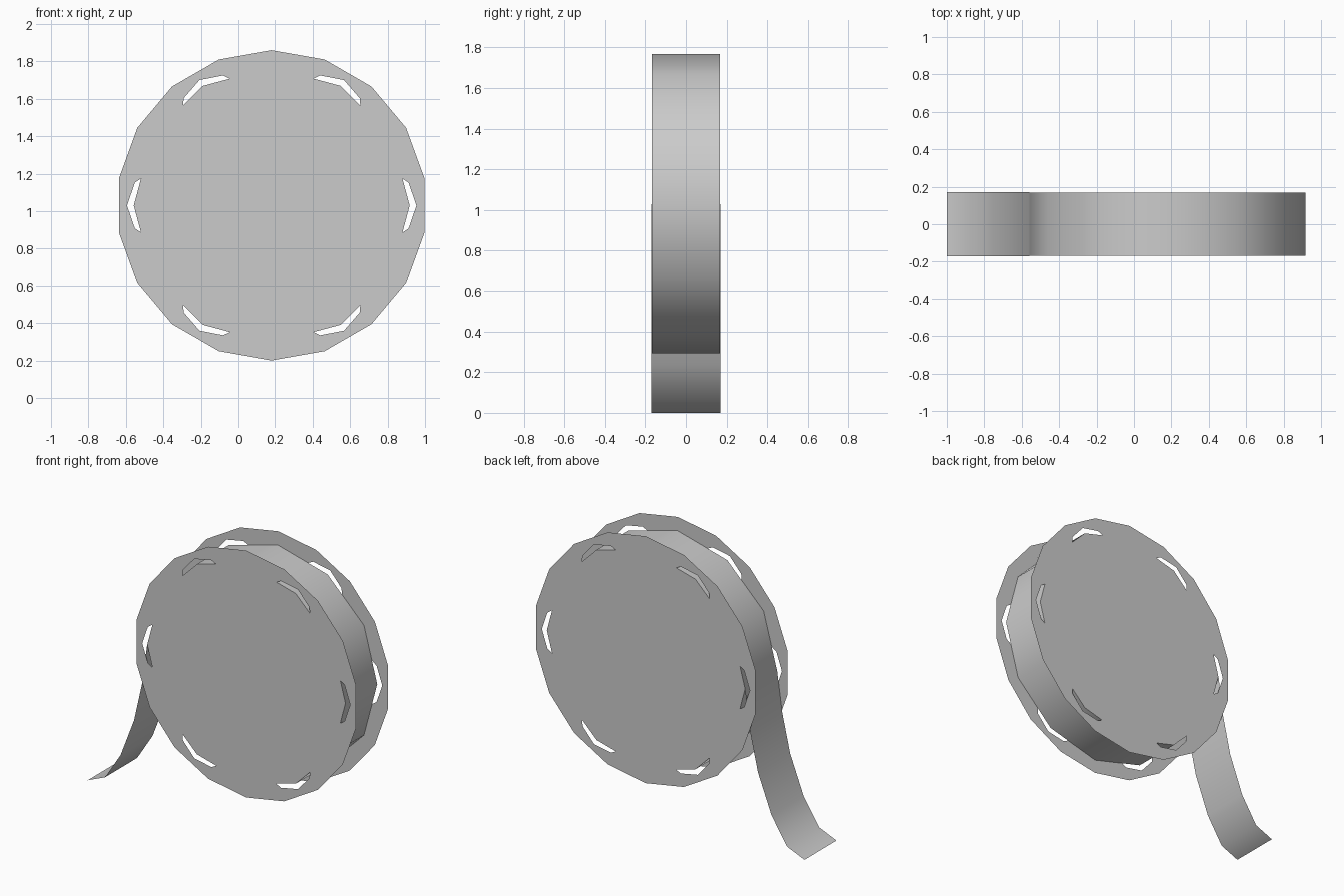
import bpy
import bmesh
from math import cos, sin, radians
from mathutils import Vector

cube = bpy.data.objects.get("Cube")
if cube:
    bpy.data.objects.remove(cube)

CX, CZ = 0.18, 1.03      # reel axle
HALF = 0.17              # half the reel width
DISC_R, DRUM_R = 0.83, 0.738

grey = bpy.data.materials.new("plain_grey")
grey.use_nodes = True
grey.diffuse_color = (0.6, 0.6, 0.6, 1)
grey.node_tree.nodes["Principled BSDF"].inputs["Base Color"].default_value = (0.6, 0.6, 0.6, 1)


def finish(name, bm, smooth=False):
    mesh = bpy.data.meshes.new(name)
    bm.to_mesh(mesh)
    bm.free()
    mesh.materials.append(grey)
    obj = bpy.data.objects.new(name, mesh)
    bpy.context.collection.objects.link(obj)
    if smooth:
        bpy.ops.object.select_all(action="DESELECT")
        obj.select_set(True)
        bpy.context.view_layer.objects.active = obj
        bpy.ops.object.shade_smooth_by_angle(angle=radians(40))
    return obj


def polar(r, degrees, y):
    a = radians(degrees)
    return Vector((CX + r * cos(a), y, CZ + r * sin(a)))


def add_loop(bm, points):
    verts = [bm.verts.new(p) for p in points]
    return [bm.edges.new((verts[i - 1], verts[i])) for i in range(len(verts))]


# Teardrop window: half profile as (distance from axle, half width)
half = [(0.166, 0), (0.213, 0.073), (0.447, 0.179), (0.641, 0.183), (0.732, 0.122), (0.774, 0)]
window = half + [(u, -v) for u, v in reversed(half[1:-1])]


# Thin side discs with six windows
def side_disc(name, side):
    y = side * HALF
    bm = bmesh.new()
    edges = add_loop(bm, [polar(DISC_R, 10 + 20 * i, y) for i in range(18)])
    for k in range(6):
        c, s = cos(radians(60 * k)), sin(radians(60 * k))
        edges += add_loop(bm, [(CX + u * c - v * s, y, CZ + u * s + v * c) for u, v in window])
    bmesh.ops.triangle_fill(bm, edges=edges, use_beauty=True, normal=(0, side, 0))
    for face in bm.faces:
        face.normal_update()
        if face.normal.y * side < 0:
            face.normal_flip()
    finish(name, bm)


side_disc("front_disc", -1)
side_disc("back_disc", 1)

# Wound film drum, its ends just inside the discs
bm = bmesh.new()
end = HALF - 0.0015
rings = [[bm.verts.new(polar(DRUM_R, 30 * i, y)) for i in range(12)] for y in (-end, end)]
for ring in rings:
    bm.faces.new(ring)
for i in range(12):
    bm.faces.new((rings[0][i - 1], rings[0][i], rings[1][i], rings[1][i - 1]))
bmesh.ops.recalc_face_normals(bm, faces=bm.faces[:])
finish("film_drum", bm, smooth=True)

# Loose film tail, a single sheet leaving the drum and flaring outward
path = [(CX - DRUM_R, CZ), (-0.595, 0.76), (-0.655, 0.495), (-0.755, 0.235), (-0.87, 0.055), (-1, 0)]
bm = bmesh.new()
rows = [[bm.verts.new((x, y, z)) for y in (-HALF, HALF)] for x, z in path]
for a, b in zip(rows, rows[1:]):
    bm.faces.new((a[0], a[1], b[1], b[0]))
finish("film_tail", bm, smooth=True)
